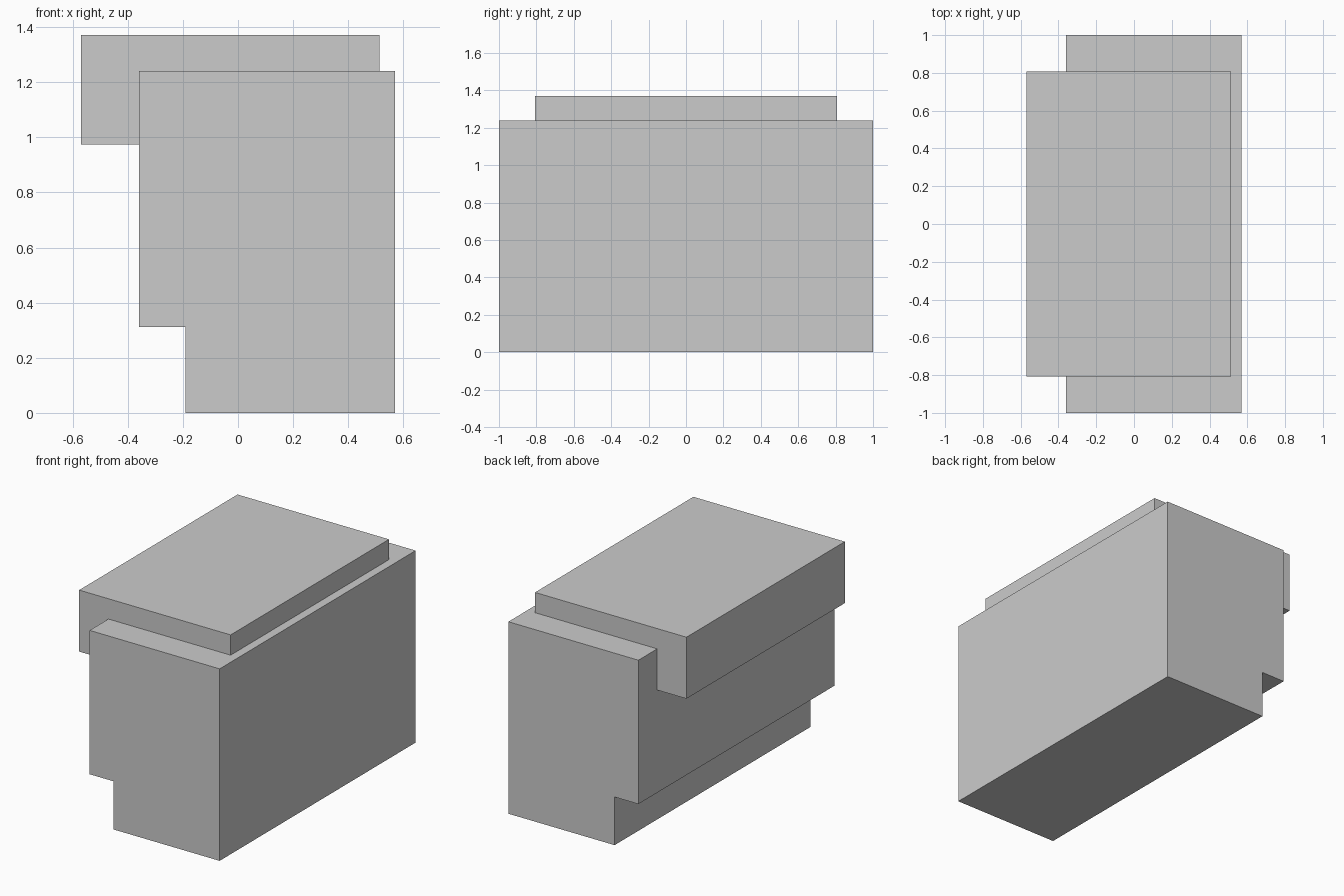
import bpy
import bmesh

if "Cube" in bpy.data.objects:
    bpy.data.objects.remove(bpy.data.objects["Cube"])


def extrude_profile(name, profile, half_depth):
    """Extrude an x-z outline along y, centred on y = 0."""
    bm = bmesh.new()
    face = bm.faces.new([bm.verts.new((x, -half_depth, z)) for x, z in profile])
    result = bmesh.ops.extrude_face_region(bm, geom=[face])
    moved = [v for v in result["geom"] if isinstance(v, bmesh.types.BMVert)]
    bmesh.ops.translate(bm, vec=(0, 2 * half_depth, 0), verts=moved)
    bmesh.ops.recalc_face_normals(bm, faces=bm.faces)
    mesh = bpy.data.meshes.new(name)
    bm.to_mesh(mesh)
    bm.free()
    obj = bpy.data.objects.new(name, mesh)
    bpy.context.collection.objects.link(obj)
    return obj


# Main body with the recess along its lower left edge
extrude_profile("body", [(-0.19, 0), (0.569, 0), (0.569, 1.24), (-0.36, 1.24),
                         (-0.36, 0.311), (-0.19, 0.311)], 1.0)

# Overhanging top block, sunk into the body
extrude_profile("top_block", [(-0.569, 0.974), (0.513, 0.974),
                              (0.513, 1.371), (-0.569, 1.371)], 0.808)
